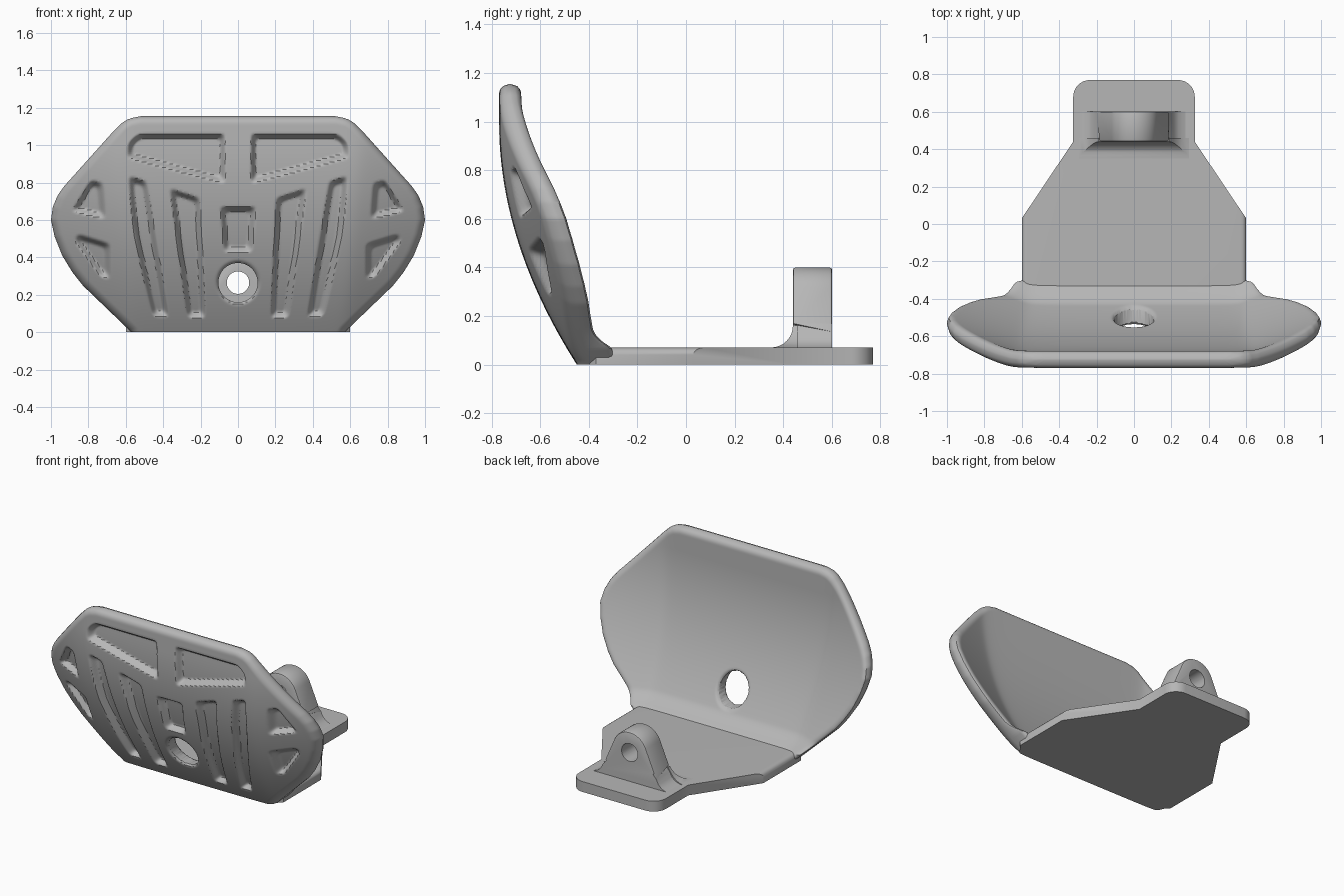
import bpy, bmesh, math
from mathutils import Vector

cube = bpy.data.objects.get("Cube")
if cube:
    bpy.data.objects.remove(cube, do_unlink=True)

grey = bpy.data.materials.new("plain_grey")
grey.use_nodes = True
COLOUR = (0.47, 0.47, 0.47, 1)
grey.diffuse_color = COLOUR
grey.node_tree.nodes["Principled BSDF"].inputs["Base Color"].default_value = COLOUR


def finish(bm, name, angle=35):
    bmesh.ops.recalc_face_normals(bm, faces=bm.faces[:])
    mesh = bpy.data.meshes.new(name)
    bm.to_mesh(mesh)
    bm.free()
    mesh.materials.append(grey)
    obj = bpy.data.objects.new(name, mesh)
    bpy.context.collection.objects.link(obj)
    smooth(obj, angle)
    return obj


def smooth(obj, angle):
    bpy.ops.object.select_all(action='DESELECT')
    obj.select_set(True)
    bpy.context.view_layer.objects.active = obj
    bpy.ops.object.shade_smooth_by_angle(angle=math.radians(angle))


def prism(bm, points, shift):
    face = bm.faces.new([bm.verts.new(p) for p in points])
    out = bmesh.ops.extrude_face_region(bm, geom=[face])
    verts = [g for g in out["geom"] if isinstance(g, bmesh.types.BMVert)]
    bmesh.ops.translate(bm, verts=verts, vec=shift)


def drill(obj, radius, y, z):
    """Cut a round hole along y."""
    bpy.ops.mesh.primitive_cylinder_add(vertices=64, radius=radius, depth=0.5,
                                        location=(0, y, z), rotation=(math.pi / 2, 0, 0))
    cutter = bpy.context.object
    cutter.name = "hole_cutter"
    cutter.hide_render = True
    mod = obj.modifiers.new("hole", 'BOOLEAN')
    mod.operation, mod.solver, mod.object = 'DIFFERENCE', 'EXACT', cutter
    bpy.context.view_layer.objects.active = obj
    bpy.ops.object.modifier_apply(modifier=mod.name)
    bpy.data.objects.remove(cutter, do_unlink=True)
    smooth(obj, 35)


# Shield: half outline (x, z) and half pockets, mirrored through abs(x)
HOLE_Z, HOLE_R = 0.265, 0.105
TOP = 1.155
OUTLINE = [(0.57, 0), (0.83, 0.25), (0.885, 0.32), (0.94, 0.41), (0.98, 0.51),
           (1.0, 0.6), (0.99, 0.67), (0.965, 0.73), (0.93, 0.78), (0.67, 1.07),
           (0.62, 1.12), (0.58, 1.143), (0.52, TOP), (0, TOP)]
POCKETS = [
    [(0.065, 1.065), (0.54, 1.065), (0.595, 1.01), (0.595, 0.93), (0.065, 0.79)],  # window
    [(0.485, 0.81), (0.59, 0.84), (0.575, 0.6), (0.53, 0.35), (0.46, 0.08), (0.365, 0.08)],
    [(0.2, 0.72), (0.37, 0.775), (0.275, 0.075), (0.17, 0.075)],                   # slot
    [(-0.3, 0.675), (0.1, 0.675), (0.078, 0.425), (-0.3, 0.425)],                  # centre
    [(0.705, 0.6), (0.72, 0.8), (0.79, 0.82), (0.895, 0.645)],                     # wing
    [(0.68, 0.475), (0.86, 0.53), (0.88, 0.49), (0.73, 0.285), (0.68, 0.285)],
]


def half_planes(poly):
    """Outward unit normals with offsets for a clockwise convex polygon."""
    if sum(a[0] * b[1] - b[0] * a[1] for a, b in zip(poly, poly[1:] + poly[:1])) > 0:
        poly = poly[::-1]
    planes = []
    for a, b in zip(poly, poly[1:] + poly[:1]):
        dx, dz = b[0] - a[0], b[1] - a[1]
        n = math.hypot(dx, dz)
        planes.append((-dz / n, dx / n, (-dz * a[0] + dx * a[1]) / n))
    return planes


PLANES = [half_planes(p) for p in POCKETS]


def half_width(z):
    for (xa, za), (xb, zb) in zip(OUTLINE, OUTLINE[1:]):
        if za <= z <= zb and zb > za:
            return xa + (xb - xa) * (z - za) / (zb - za)
    return OUTLINE[-2][0]


def edge_distance(x, z):
    best = 1.0
    for (xa, za), (xb, zb) in zip(OUTLINE, OUTLINE[1:]):
        dx, dz = xb - xa, zb - za
        t = max(0, min(1, ((x - xa) * dx + (z - za) * dz) / (dx * dx + dz * dz)))
        best = min(best, math.hypot(x - xa - t * dx, z - za - t * dz))
    return best


def fillet(d, r):
    return r - math.sqrt(max(0, r * r - (r - max(d, 0)) ** 2)) if d < r else 0


def pocket_depth(x, z):
    k, depth = 0.009, 0
    for planes in PLANES:
        dist = [nx * x + nz * z - c for nx, nz, c in planes]
        if max(dist) < 0:
            d = k * math.log(sum(math.exp(v / k) for v in dist))
            t = max(0, min(1, -d / 0.034))
            depth = max(depth, 0.045 * t * t * (3 - 2 * t))
    return depth


def front_y(x, z):
    zc = min(z, 1)
    u = x - 0.57 - 0.08 * z
    bend = (u + math.hypot(u, 0.05)) / 2
    return -0.45 - 0.64 * zc + 0.32 * zc * zc + (0.44 - 0.13 * z) * bend


def section(x, z):
    """Front and back y of the shield at one point."""
    y, e = front_y(x, z), 0.005
    slope_x = (front_y(x + e, z) - y) / e
    slope_z = (front_y(x, z + e) - y) / e
    thick = 0.09 * math.sqrt(1 + slope_x ** 2 + slope_z ** 2)
    if z < 0.15:
        thick += 0.06 * min(1, (0.15 - z) / 0.08) ** 2      # blend into the base
    rim = fillet(edge_distance(x, z), 0.042)
    ring = fillet(math.hypot(x, z - HOLE_Z) - HOLE_R, 0.02)
    return y + max(rim, ring, pocket_depth(x, z)), y + thick - max(rim, min(ring, 0.02))


COLS, ROWS = 106, 122
bm = bmesh.new()
front, back = [], []
for j in range(ROWS + 1):
    z = TOP * j / ROWS
    w = half_width(z)
    half = [section(w * i / COLS, z) for i in range(COLS + 1)]
    xs = range(-COLS, COLS + 1)
    front.append([bm.verts.new((w * i / COLS, half[abs(i)][0], z)) for i in xs])
    back.append([bm.verts.new((w * i / COLS, half[abs(i)][1], z)) for i in xs])
for j in range(ROWS):
    for i in range(2 * COLS):
        for g in (front, back):
            bm.faces.new((g[j][i], g[j][i + 1], g[j + 1][i + 1], g[j + 1][i]))
    for i in (0, -1):
        bm.faces.new((front[j][i], front[j + 1][i], back[j + 1][i], back[j][i]))
for i in range(2 * COLS):
    for j in (0, -1):
        bm.faces.new((front[j][i], front[j][i + 1], back[j][i + 1], back[j][i]))
shield = finish(bm, "curved_shield")
drill(shield, HOLE_R, -0.55, HOLE_Z)

# Base plate with rounded rear corners and soft side edges
PLATE = 0.07
half = [(0.55, -0.42), (0.6, -0.37), (0.6, 0.03), (0.325, 0.44), (0.325, 0.77)]
bm = bmesh.new()
prism(bm, [(x, y, 0) for x, y in half] + [(-x, y, 0) for x, y in reversed(half)],
      (0, 0, PLATE))
corners = [e for e in bm.edges if all(v.co.y > 0.7 for v in e.verts)
           and abs(e.verts[0].co.z - e.verts[1].co.z) > 0.01]
bmesh.ops.bevel(bm, geom=corners, offset=0.09, segments=8, profile=0.5, affect='EDGES')
sides = [e for e in bm.edges if all(abs(abs(v.co.x) - 0.6) < 0.001
                                    and v.co.z > 0.06 for v in e.verts)]
bmesh.ops.bevel(bm, geom=sides, offset=0.03, segments=4, profile=0.5, affect='EDGES')
finish(bm, "base_plate")

# Rear mounting lug with flared foot and pin hole
LUG_FRONT, LUG_BACK = 0.44, 0.602
flank = [(0.275, 0.05), (0.275, PLATE), (0.24, 0.082), (0.215, 0.105), (0.2, 0.135), (0.185, 0.17)]
arc = [(0.13 * math.cos(math.radians(a)), 0.27 + 0.13 * math.sin(math.radians(a)))
       for a in range(22, 90, 6)]
half = flank + arc
bm = bmesh.new()
prism(bm, [(x, LUG_FRONT, z) for x, z in half] + [(-x, LUG_FRONT, z) for x, z in reversed(half)],
      (0, LUG_BACK - LUG_FRONT, 0))
rims = [e for e in bm.edges if abs(e.verts[0].co.y - e.verts[1].co.y) < 0.001
        and min(v.co.z for v in e.verts) > 0.15]
bmesh.ops.bevel(bm, geom=rims, offset=0.012, segments=2, profile=0.5, affect='EDGES')
lug = finish(bm, "mounting_lug")
drill(lug, 0.06, 0.52, HOLE_Z)


# Concave fillet in front of the lug
def lug_half(z):
    for (xa, za), (xb, zb) in zip(flank[1:], flank[2:]):
        if z <= zb:
            return xa + (xb - xa) * (z - za) / (zb - za)
    return flank[-1][0]


bm = bmesh.new()
R, rows = 0.09, []
for s in range(9):
    a = math.pi / 2 * s / 8
    y, z = LUG_FRONT - R + R * math.sin(a), PLATE + R - R * math.cos(a)
    w = lug_half(z) + 0.02 * math.cos(a)
    rows.append([bm.verts.new(p) for p in
                 ((-w, y, z), (w, y, z), (w, LUG_FRONT + 0.02, z), (-w, LUG_FRONT + 0.02, z))])
for lo, hi in zip(rows, rows[1:]):
    for i in range(4):
        k = (i + 1) % 4
        bm.faces.new((lo[i], lo[k], hi[k], hi[i]))
bm.faces.new(rows[0])
bm.faces.new(rows[-1])
finish(bm, "lug_fillet")
